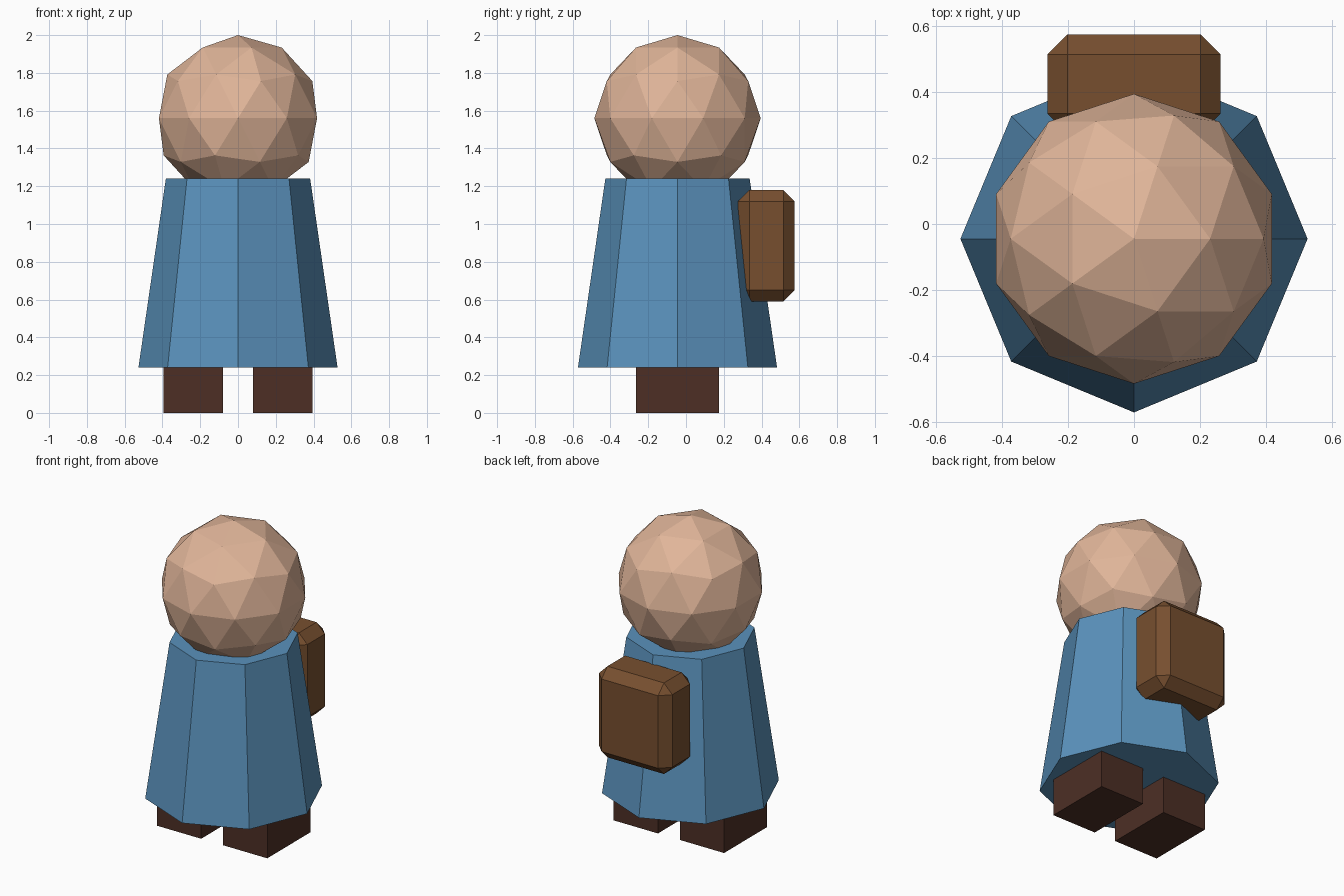
import bpy
from math import radians

if "Cube" in bpy.data.objects:
    bpy.data.objects.remove(bpy.data.objects["Cube"], do_unlink=True)

AXIS_Y = -0.045


def material(name, rgb):
    """Flat material from 0-255 sRGB values, stored as linear."""
    color = [((c / 255 + 0.055) / 1.055) ** 2.4 for c in rgb] + [1]
    mat = bpy.data.materials.new(name)
    mat.use_nodes = True
    mat.diffuse_color = color
    mat.node_tree.nodes["Principled BSDF"].inputs["Base Color"].default_value = color
    return mat


def finish(name, mat):
    obj = bpy.context.object
    obj.name = name
    obj.data.materials.append(mat)
    return obj


def box(name, mat, center, size):
    bpy.ops.mesh.primitive_cube_add(size=1, location=center)
    obj = finish(name, mat)
    obj.scale = size
    bpy.ops.object.transform_apply(location=False, rotation=False, scale=True)
    return obj


skin = material("skin", (224, 181, 153))
cloth = material("blue cloth", (90, 146, 188))
leather = material("brown leather", (119, 79, 47))
boot = material("dark brown", (77, 47, 37))

# Faceted head
bpy.ops.mesh.primitive_ico_sphere_add(subdivisions=2, radius=0.44,
                                      location=(0, AXIS_Y, 1.56))
finish("head", skin)

# Eight-sided tapered robe with a corner facing front
bpy.ops.mesh.primitive_cone_add(vertices=8, radius1=0.527, radius2=0.382,
                                depth=1, location=(0, AXIS_Y, 0.74))
finish("robe", cloth)

# Feet
for side, sign in (("left", 1), ("right", -1)):
    box(side + "_foot", boot, (sign * 0.237, AXIS_Y, 0.125), (0.317, 0.44, 0.25))

# Chamfered backpack
pack = box("backpack", leather, (0, 0.425, 0.885), (0.525, 0.3, 0.59))
bevel = pack.modifiers.new("chamfer", "BEVEL")
bevel.width = 0.06
bevel.segments = 1
bevel.limit_method = "ANGLE"
bevel.angle_limit = radians(30)
